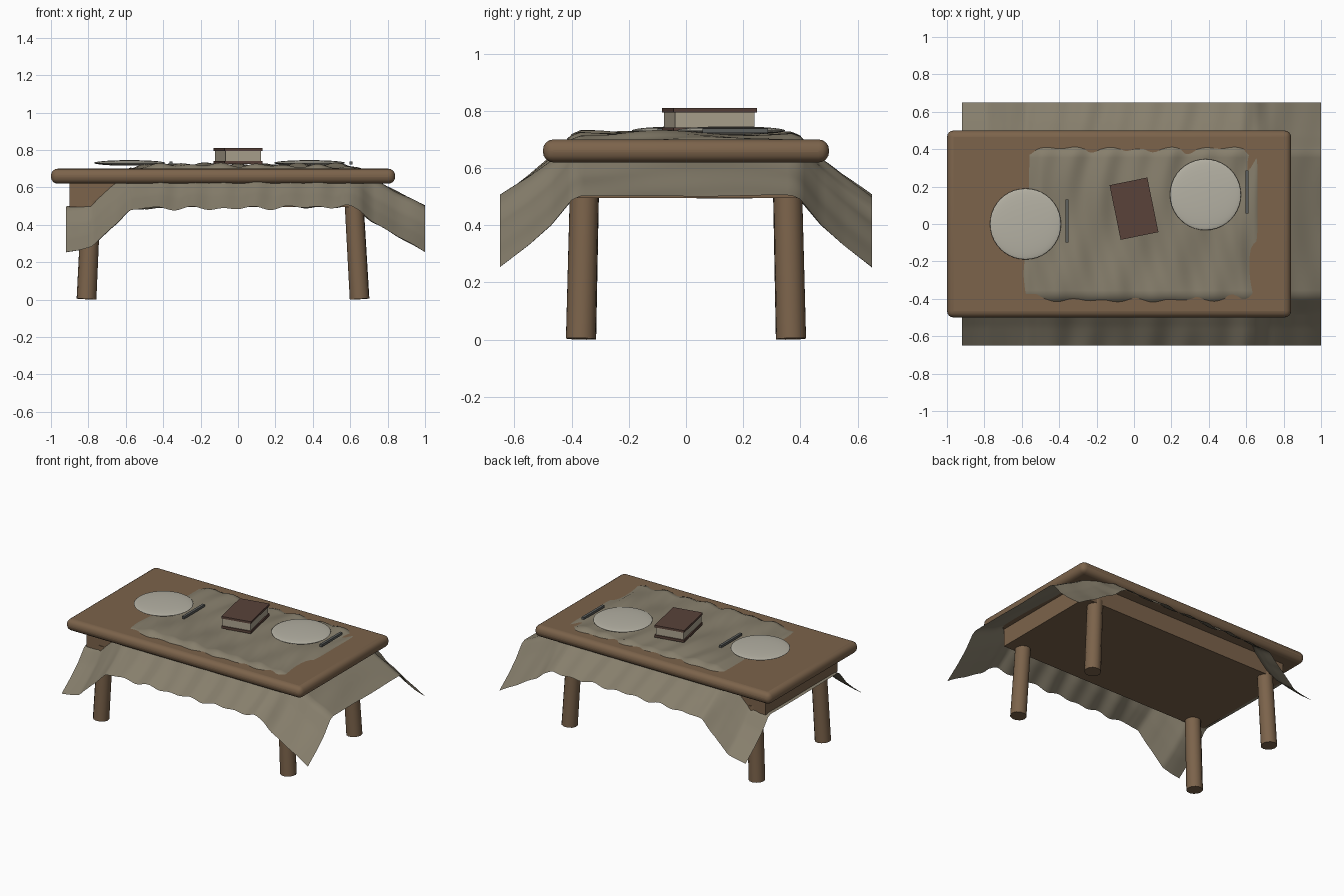
import bpy, bmesh, math
from mathutils import Vector

if "Cube" in bpy.data.objects:
    bpy.data.objects.remove(bpy.data.objects["Cube"])


def mat(name, rgb):
    m = bpy.data.materials.new(name)
    m.diffuse_color = (*rgb, 1)
    m.use_nodes = True
    m.node_tree.nodes["Principled BSDF"].inputs["Base Color"].default_value = m.diffuse_color
    return m


WOOD = mat("wood", (0.20, 0.125, 0.07))
LINEN = mat("linen", (0.24, 0.21, 0.15))
CHINA = mat("china", (0.46, 0.44, 0.37))
STEEL = mat("steel", (0.11, 0.115, 0.11))
COVER = mat("cover", (0.10, 0.055, 0.042))
PAPER = mat("paper", (0.42, 0.37, 0.28))


def finish(name, m, smooth=False):
    o = bpy.context.object
    o.name = name
    o.data.materials.append(m)
    if smooth:
        bpy.ops.object.shade_smooth_by_angle(angle=math.radians(40))
    return o


def box(name, lo, hi, m, bevel=0, rot=0):
    lo, hi = Vector(lo), Vector(hi)
    bpy.ops.mesh.primitive_cube_add(size=1, location=(lo + hi) / 2)
    bpy.context.object.scale = hi - lo
    bpy.ops.object.transform_apply(location=False, rotation=False, scale=True)
    o = finish(name, m)
    o.rotation_euler.z = rot
    if bevel:
        b = o.modifiers.new("round", 'BEVEL')
        b.width, b.segments = bevel, 4
        bpy.ops.object.shade_smooth_by_angle(angle=math.radians(40))
    return o


# Rounded top and the solid apron block under it
box("table_top", (-1, -0.5, 0.62), (0.84, 0.5, 0.70), WOOD, 0.036)
box("apron", (-0.9, -0.4, 0.495), (0.74, 0.4, 0.64), WOOD)

# Four slightly splayed legs
for end, sx, xf, xt in (("left", -1, -0.81, -0.785), ("right", 1, 0.65, 0.62)):
    for side, sy in (("front", -1), ("back", 1)):
        foot, top = Vector((xf, sy * 0.367, 0.003)), Vector((xt, sy * 0.355, 0.53))
        d = top - foot
        bpy.ops.mesh.primitive_cone_add(vertices=12, radius1=0.053, radius2=0.051,
                                        depth=d.length, location=(foot + top) / 2,
                                        rotation=d.to_track_quat('Z', 'Y').to_euler())
        finish(f"{side}_{end}_leg", WOOD, True)


# Tablecloth: end and side drops added together, plus folds
def lerp(knots, t):
    for (a, u), (b, v) in zip(knots, knots[1:]):
        if t <= b:
            return u + (v - u) * max(0, (t - a) / (b - a))
    return knots[-1][1]


LEFT_RIGHT = [(-0.92, 0.22), (-0.78, 0.195), (-0.68, 0.10), (-0.58, 0.018), (-0.5, 0),
              (0.58, 0), (0.66, 0.02), (0.72, 0.07), (0.85, 0.14), (1.0, 0.215)]
FRONT_BACK = [(0.37, 0), (0.40, 0.012), (0.47, 0.09), (0.55, 0.155), (0.65, 0.225)]
NX, NY = 128, 88
bm = bmesh.new()
bmesh.ops.create_grid(bm, x_segments=NX, y_segments=NY, size=1)
for v in bm.verts:
    x, y = 0.04 + v.co.x * 0.96, v.co.y * 0.65
    dx, dy = lerp(LEFT_RIGHT, x), lerp(FRONT_BACK, abs(y))
    fold = (0.007 * math.sin(37 * x + 2.2 * math.sin(5 * y + 1))
            + 0.005 * math.sin(23 * x - 9 * y + 1)
            + 0.005 * math.sin(11 * y + 4 * x))
    fade = 1 - 0.7 * min(1, dx / 0.1)
    v.co = (x, y, 0.717 - dx - dy - 0.4 * dx * dy + fold * fade)
me = bpy.data.meshes.new("tablecloth")
bm.to_mesh(me)
bm.free()
cloth = bpy.data.objects.new("tablecloth", me)
bpy.context.collection.objects.link(cloth)
bpy.context.view_layer.objects.active = cloth
cloth.select_set(True)
finish("tablecloth", LINEN, True)

# Two place settings: shallow plate and a knife to its right
for name, px, py in (("left", -0.58, 0.0), ("right", 0.382, 0.157)):
    bpy.ops.mesh.primitive_uv_sphere_add(segments=40, ring_count=16, radius=1,
                                         location=(px, py, 0.731))
    bpy.context.object.scale = (0.19, 0.19, 0.015)
    finish(f"{name}_plate", CHINA, True)
    kx, ky = px + 0.222, py + 0.015
    box(f"{name}_knife", (kx - 0.009, ky - 0.115, 0.722),
        (kx + 0.009, ky + 0.115, 0.738), STEEL)

# Closed book lying at an angle
for name, hx, hy, z0, z1, m in (("book_back_cover", 0.103, 0.149, 0.725, 0.742, COVER),
                                ("book_pages", 0.096, 0.142, 0.740, 0.797, PAPER),
                                ("book_front_cover", 0.103, 0.149, 0.795, 0.81, COVER)):
    box(name, (-hx, 0.082 - hy, z0), (hx, 0.082 + hy, z1), m, rot=math.radians(11.5))
